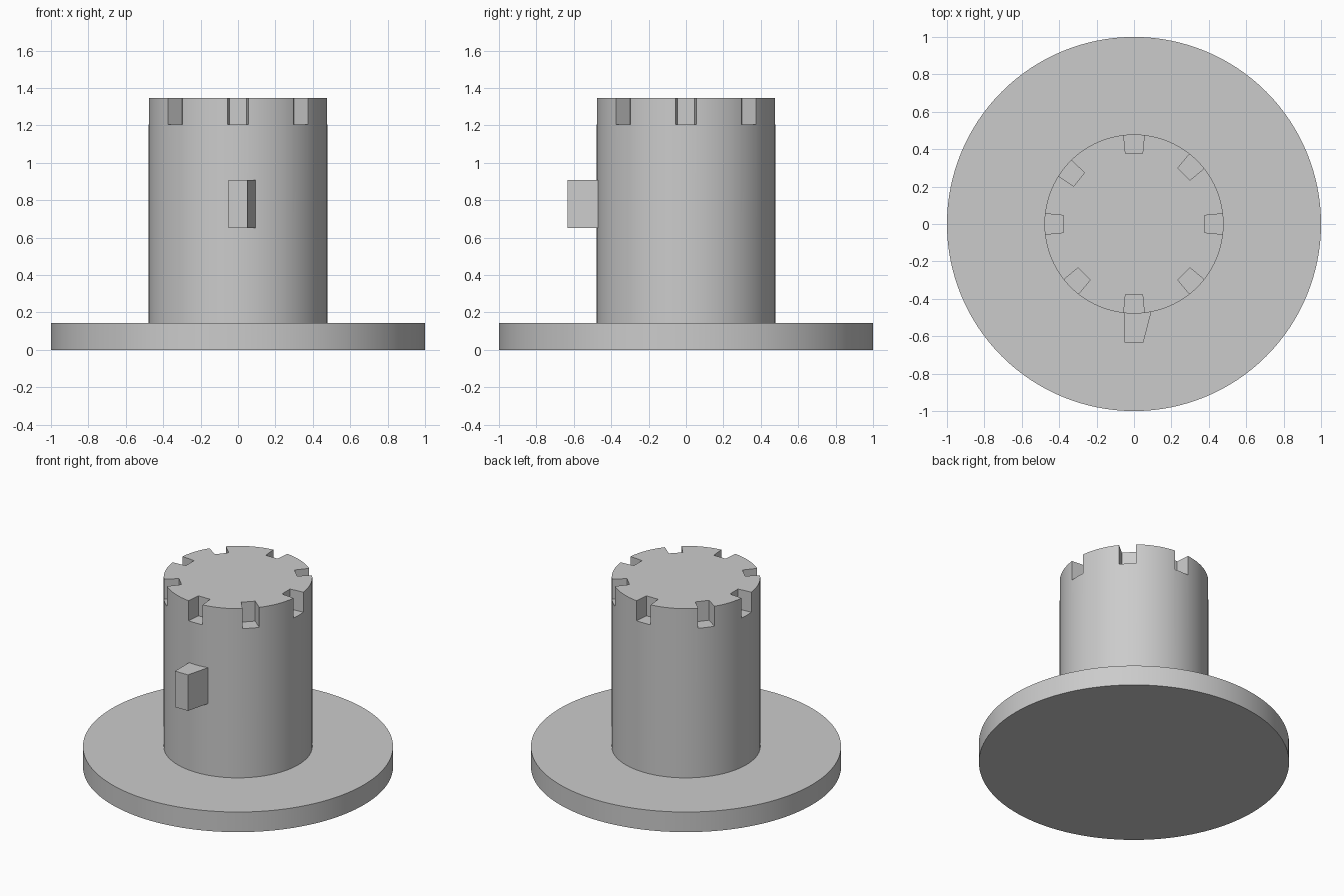
import bpy, bmesh, math
from mathutils import Matrix

if "Cube" in bpy.data.objects:
    bpy.data.objects.remove(bpy.data.objects["Cube"], do_unlink=True)

grey = bpy.data.materials.new("plain grey")
grey.use_nodes = True
grey.diffuse_color = (0.6, 0.6, 0.6, 1)
grey.node_tree.nodes["Principled BSDF"].inputs["Base Color"].default_value = (0.6, 0.6, 0.6, 1)


def add_prism(bm, outline, z0, z1, angle=0):
    """Extrude a flat outline from z0 to z1, turned about the z axis."""
    verts = [bm.verts.new((x, y, z0)) for x, y in outline]
    face = bm.faces.new(verts)
    ext = bmesh.ops.extrude_face_region(bm, geom=[face])["geom"]
    top = [g for g in ext if isinstance(g, bmesh.types.BMVert)]
    bmesh.ops.translate(bm, verts=top, vec=(0, 0, z1 - z0))
    bmesh.ops.rotate(bm, verts=verts + top, matrix=Matrix.Rotation(angle, 3, 'Z'))


def make_object(name, bm):
    bmesh.ops.recalc_face_normals(bm, faces=bm.faces)
    mesh = bpy.data.meshes.new(name)
    bm.to_mesh(mesh)
    bm.free()
    mesh.materials.append(grey)
    obj = bpy.data.objects.new(name, mesh)
    bpy.context.collection.objects.link(obj)
    return obj


def select_only(obj):
    bpy.ops.object.select_all(action='DESELECT')
    obj.select_set(True)
    bpy.context.view_layer.objects.active = obj


def circle(radius, sides):
    steps = [2 * math.pi * i / sides for i in range(sides)]
    return [(radius * math.cos(a), radius * math.sin(a)) for a in steps]


def make_prism(name, outline, z0, z1):
    bm = bmesh.new()
    add_prism(bm, outline, z0, z1)
    return make_object(name, bm)


# Round base plate and upright post
base = make_prism("base_plate", circle(1, 128), 0, 0.143)
post = make_prism("post", circle(0.479, 96), 0.143, 1.347)

# Notches around the top rim, slightly wider toward the outside
notch = [(0.378, -0.046), (0.52, -0.059), (0.52, 0.059), (0.378, 0.046)]
bm = bmesh.new()
for degrees in (0, 45, 90, 141, 180, 225, 270, 315):
    add_prism(bm, notch, 1.205, 1.45, math.radians(degrees))
cutter = make_object("notch_cutter", bm)
cutter.hide_render = True

select_only(post)
cut = post.modifiers.new("notches", 'BOOLEAN')
cut.operation = 'DIFFERENCE'
cut.solver = 'EXACT'
cut.object = cutter
bpy.ops.object.modifier_apply(modifier=cut.name)
bpy.data.objects.remove(cutter, do_unlink=True)

# Side tab with one slanted flank, set into the post
make_prism("side_tab", [(-0.052, -0.44), (-0.052, -0.634), (0.05, -0.634), (0.1, -0.44)], 0.652, 0.908)

for obj in (base, post):
    select_only(obj)
    bpy.ops.object.shade_smooth_by_angle(angle=math.radians(30))
